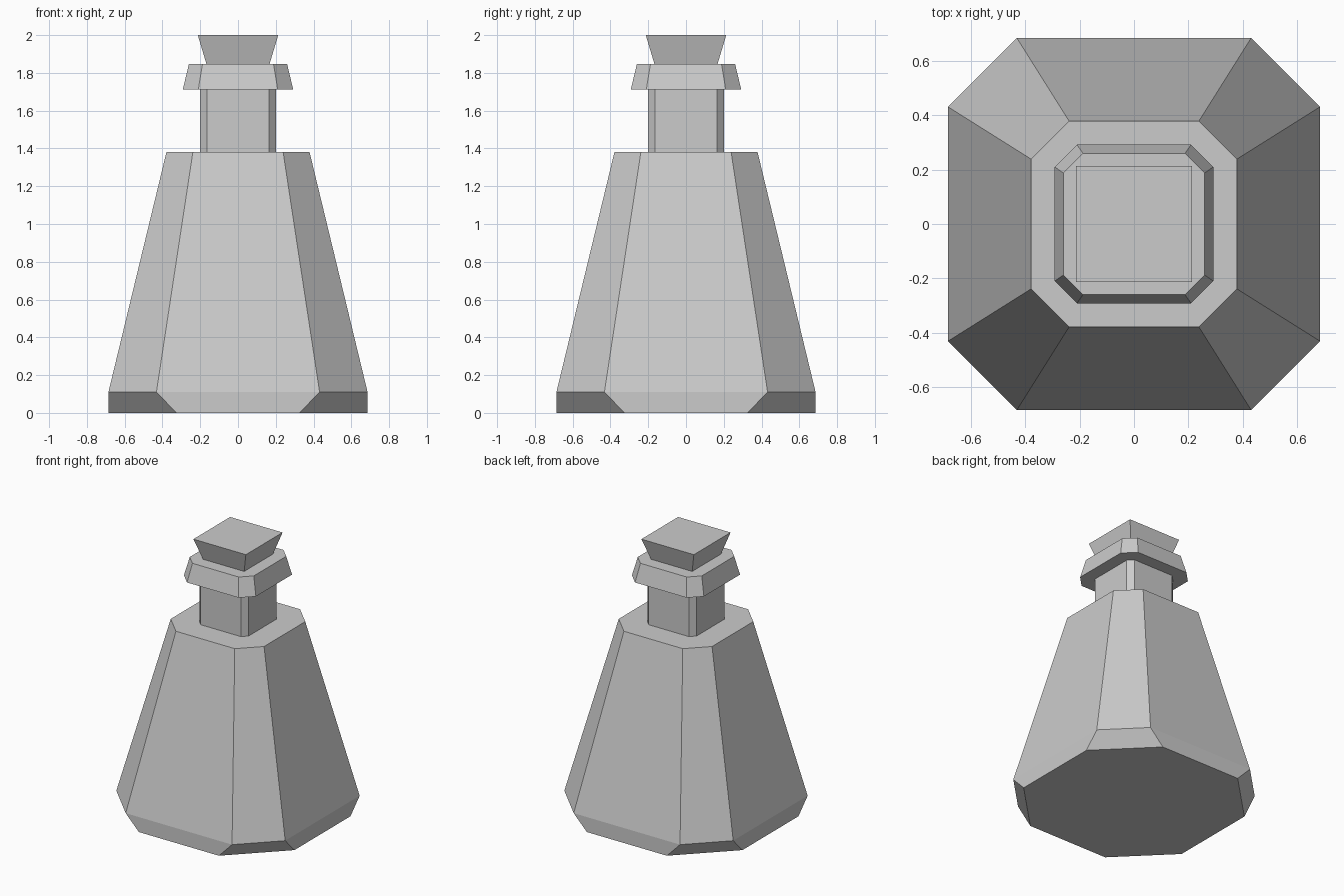
import bpy
import bmesh

if "Cube" in bpy.data.objects:
    bpy.data.objects.remove(bpy.data.objects["Cube"])


def ring(bm, z, half, flat):
    """Chamfered square section; flat == half gives a plain square."""
    h, f = half, flat
    pts = [(h, -f), (h, f), (f, h), (-f, h), (-h, f), (-h, -f), (-f, -h), (f, -h)]
    if h == f:
        pts = [(h, -h), (h, h), (-h, h), (-h, -h)]
    return [bm.verts.new((x, y, z)) for x, y in pts]


def loft(name, sections):
    """Closed solid lofted through (z, half width, half flat length) sections."""
    bm = bmesh.new()
    rings = [ring(bm, *s) for s in sections]
    n = len(rings[0])
    for low, high in zip(rings, rings[1:]):
        for i in range(n):
            j = (i + 1) % n
            bm.faces.new((low[i], low[j], high[j], high[i]))
    bm.faces.new(rings[0][::-1])
    bm.faces.new(rings[-1])
    mesh = bpy.data.meshes.new(name)
    bm.to_mesh(mesh)
    bm.free()
    obj = bpy.data.objects.new(name, mesh)
    bpy.context.collection.objects.link(obj)
    return obj


# Tapered eight-sided bottle with undercut base corners
loft("bottle_body", [(0, 0.686, 0.325), (0.11, 0.686, 0.432), (1.38, 0.379, 0.239)])
# Straight neck
loft("bottle_neck", [(1.38, 0.2, 0.163), (1.715, 0.2, 0.163)])
# Flared lip
loft("bottle_lip", [(1.713, 0.292, 0.21), (1.847, 0.26, 0.188)])
# Square stopper, wider at the top
loft("stopper", [(1.847, 0.167, 0.167), (2.0, 0.213, 0.213)])
